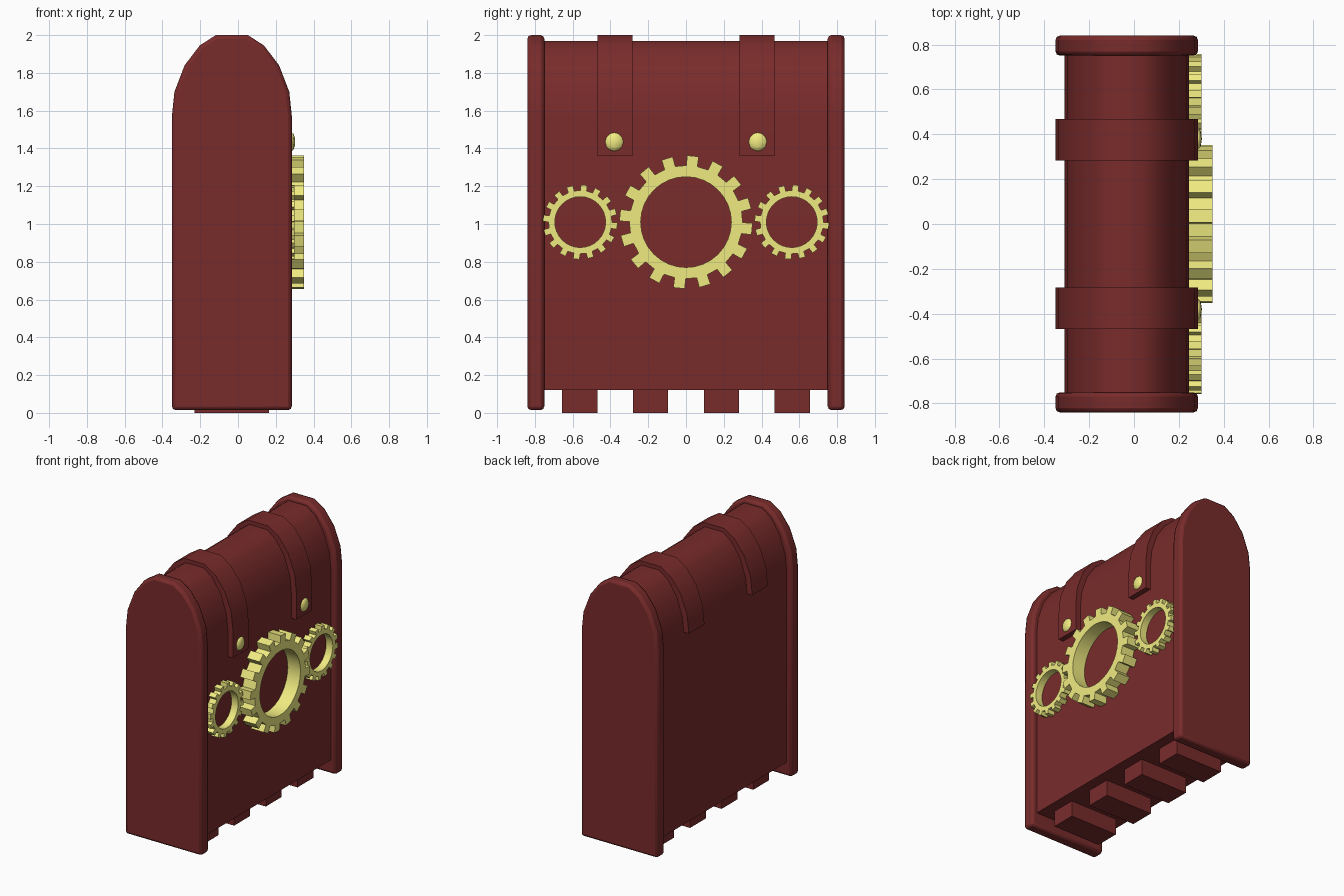
import bpy, bmesh, math
from mathutils import Vector

if "Cube" in bpy.data.objects:
    bpy.data.objects.remove(bpy.data.objects["Cube"])

CX = -0.0325  # centre of the arch in x


def material(name, rgb):
    m = bpy.data.materials.new(name)
    m.diffuse_color = (*rgb, 1)
    m.use_nodes = True
    m.node_tree.nodes["Principled BSDF"].inputs["Base Color"].default_value = m.diffuse_color
    return m


RED = material("dark_red", (0.19, 0.024, 0.024))
YELLOW = material("brass", (0.87, 0.83, 0.22))


def finish(bm, name, mat, bevel=0, angle=40):
    bmesh.ops.recalc_face_normals(bm, faces=bm.faces)
    me = bpy.data.meshes.new(name)
    bm.to_mesh(me)
    bm.free()
    me.materials.append(mat)
    ob = bpy.data.objects.new(name, me)
    bpy.context.collection.objects.link(ob)
    if bevel:
        mod = ob.modifiers.new("bevel", "BEVEL")
        mod.width, mod.segments = bevel, 2
        mod.limit_method, mod.angle_limit = "ANGLE", math.radians(50)
    bpy.ops.object.select_all(action="DESELECT")
    ob.select_set(True)
    bpy.context.view_layer.objects.active = ob
    bpy.ops.object.shade_smooth_by_angle(angle=math.radians(angle))
    return ob


def extrude(bm, faces, vec):
    r = bmesh.ops.extrude_face_region(bm, geom=faces)
    bmesh.ops.translate(bm, vec=vec,
                        verts=[v for v in r["geom"] if isinstance(v, bmesh.types.BMVert)])


def slab(name, profile, y0, y1, bevel=0):
    """Extrude an x-z outline from y0 to y1."""
    bm = bmesh.new()
    f = bm.faces.new([bm.verts.new((x, y0, z)) for x, z in profile])
    extrude(bm, [f], Vector((0, y1 - y0, 0)))
    return finish(bm, name, RED, bevel)


def arch(inset, drop, front_z, back_z):
    """Arched outline running from the front foot over the top to the back foot."""
    half = [(0.3175, 1.57), (0.304, 1.70), (0.25, 1.84), (0.17, 1.945), (0.085, 2.0)]
    k = (0.3175 - inset) / 0.3175
    half = [(x * k, z - drop) for x, z in half]
    pts = half + [(-x, z) for x, z in reversed(half)]
    pts = [(half[0][0], front_z)] + pts + [(-half[0][0], back_z)]
    return [(CX + x, z) for x, z in pts]


def gear(name, y, z, scale, x0, x1, teeth=16):
    """Toothed ring facing +x."""
    bm = bmesh.new()
    inner, ring, tip = 0.24 * scale, 0.30 * scale, 0.353 * scale
    pitch, phase = 2 * math.pi / teeth, math.radians(-6)

    def vert(r, a):
        return bm.verts.new((x0, y + r * math.cos(a), z + r * math.sin(a)))

    rows = []
    for i in range(teeth):
        for s in (-1, 1):
            a = phase + i * pitch
            rows.append((vert(inner, a + s * pitch / 4), vert(ring, a + s * pitch / 4),
                         vert(tip, a + s * pitch / 4.5)))
    for i, p in enumerate(rows):
        q = rows[(i + 1) % len(rows)]
        bm.faces.new((p[0], p[1], q[1], q[0]))
        if i % 2 == 0:
            bm.faces.new((p[1], p[2], q[2], q[1]))
    bmesh.ops.recalc_face_normals(bm, faces=bm.faces)
    extrude(bm, bm.faces[:], Vector((x1 - x0, 0, 0)))
    finish(bm, name, YELLOW)


# main body
slab("body", arch(0.04, 0.03, 0.12, 0.12), -0.76, 0.76)

# feet under the body
for i, y in enumerate((-0.5625, -0.1875, 0.1875, 0.5625)):
    slab(f"foot_{i + 1}", [(-0.23, 0), (0.165, 0), (0.165, 0.14), (-0.23, 0.14)],
         y - 0.0935, y + 0.0935)

# the front and back of each strap end at different heights
outer = arch(0, 0, 1.36, 1.56)
liner = arch(0.06, 0.05, 1.36, 1.56)

for side, label in ((-1, "left"), (1, "right")):
    # arched end plates with rounded rims
    slab(f"end_plate_{label}", arch(0, 0, 0.015, 0.015), side * 0.75, side * 0.84, 0.02)

    # straps over the top
    slab(f"strap_{label}", outer + liner[::-1], side * 0.283, side * 0.468)

    # domed studs on the straps
    bm = bmesh.new()
    bmesh.ops.create_uvsphere(bm, u_segments=8, v_segments=6, radius=0.05)
    bmesh.ops.scale(bm, vec=(0.4, 1, 1), verts=bm.verts)
    bmesh.ops.translate(bm, vec=(0.283, side * 0.38, 1.435), verts=bm.verts)
    finish(bm, f"stud_{label}", YELLOW, angle=60)

    # small gears
    gear(f"small_gear_{label}", side * 0.56, 1.01, 0.56, 0.24, 0.30)

# large gear
gear("large_gear", 0, 1.01, 1, 0.24, 0.35)
